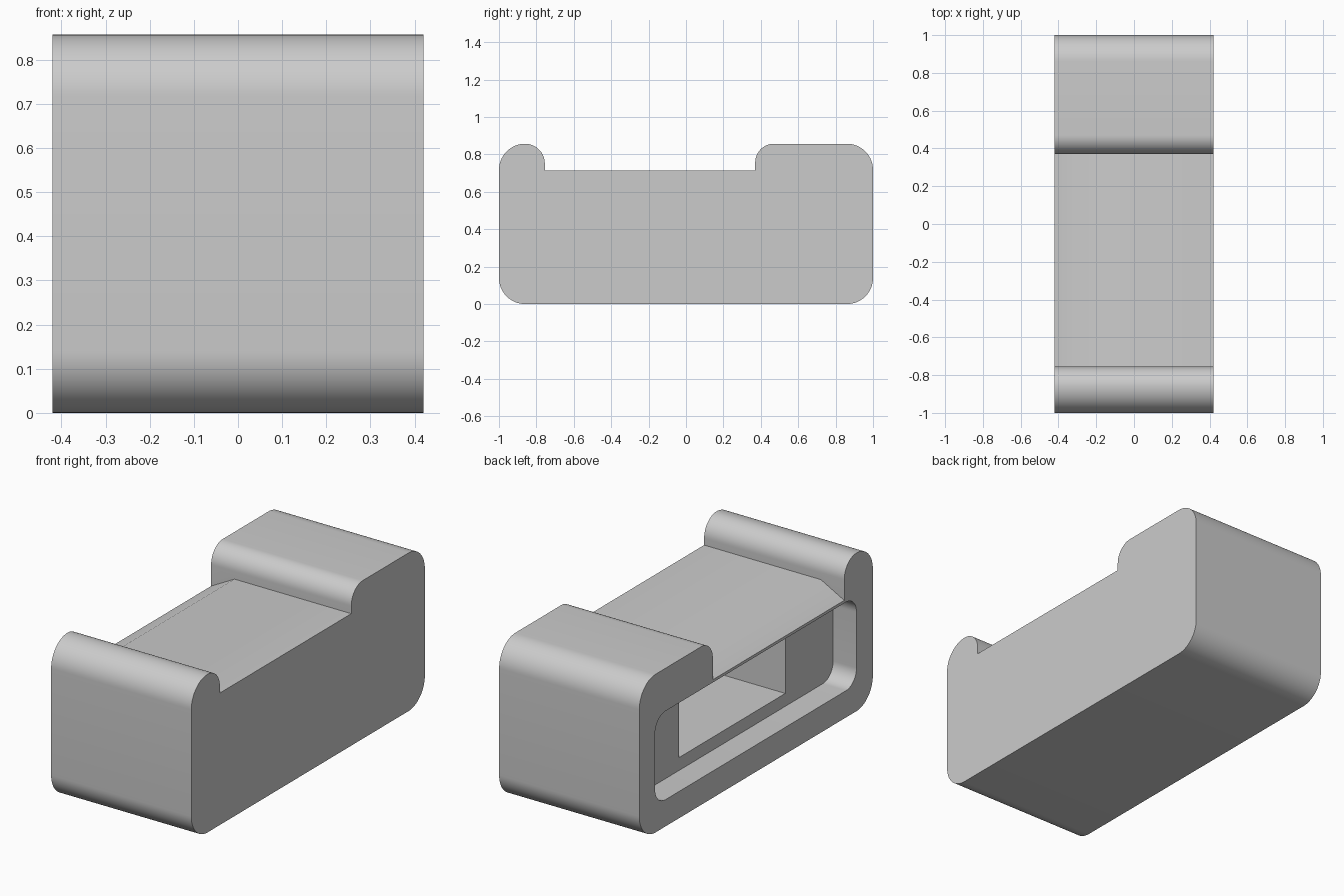
import bpy, bmesh
from math import cos, sin, radians

cube = bpy.data.objects.get("Cube")
if cube:
    bpy.data.objects.remove(cube, do_unlink=True)

HALF_W, POCKET_X = 0.42, -0.28
FLOOR, FLOOR_EDGE = 0.715, 0.64

grey = bpy.data.materials.new("plain_grey")
grey.use_nodes = True
grey.diffuse_color = (0.6, 0.6, 0.6, 1)
grey.node_tree.nodes["Principled BSDF"].inputs["Base Color"].default_value = (0.6, 0.6, 0.6, 1)


def arc(cy, cz, r, start, end, steps=16):
    """Points (y, z) along an arc, angles in degrees."""
    angles = [radians(start + (end - start) * i / steps) for i in range(steps + 1)]
    return [(cy + r * cos(a), cz + r * sin(a)) for a in angles]


def loft(name, sections):
    """Solid through matching (x, outline) sections with capped ends."""
    bm = bmesh.new()
    rings = [[bm.verts.new((x, y, z)) for y, z in pts] for x, pts in sections]
    n = len(rings[0])
    for a, b in zip(rings, rings[1:]):
        for i in range(n):
            j = (i + 1) % n
            bm.faces.new((a[i], a[j], b[j], b[i]))
    bm.faces.new(rings[0])
    bm.faces.new(rings[-1])
    bmesh.ops.recalc_face_normals(bm, faces=bm.faces)
    mesh = bpy.data.meshes.new(name)
    bm.to_mesh(mesh)
    bm.free()
    mesh.materials.append(grey)
    obj = bpy.data.objects.new(name, mesh)
    bpy.context.collection.objects.link(obj)
    return obj


def rounded_rect(y0, y1, z0, z1, r):
    return (arc(y1 - r, z0 + r, r, -90, 0) + arc(y1 - r, z1 - r, r, 0, 90)
            + arc(y0 + r, z1 - r, r, 90, 180) + arc(y0 + r, z0 + r, r, 180, 270))


def body_outline(floor):
    """Side outline: low front lip, flat floor, taller rear block."""
    return (arc(-0.86, 0.14, 0.14, 180, 270) + arc(0.86, 0.14, 0.14, -90, 0)
            + arc(0.86, 0.717, 0.14, 0, 90) + arc(0.47, 0.757, 0.1, 90, 180)
            + [(0.37, floor), (-0.755, floor)]
            + arc(-0.86, 0.752, 0.105, 0, 90) + arc(-0.86, 0.717, 0.14, 90, 180)[1:])


# Body, with the floor sloping down toward the open side
body = loft("body", [(-HALF_W, body_outline(FLOOR_EDGE)),
                     (POCKET_X, body_outline(FLOOR)),
                     (HALF_W, body_outline(FLOOR))])

# Shallow rounded pocket, then the deeper square cavity inside it
pocket = loft("pocket_cutter", [(x, rounded_rect(-0.86, 0.865, 0.145, 0.625, 0.09))
                                for x in (-0.6, POCKET_X)])
cavity_outline = [(-0.45, 0.215), (0.46, 0.215), (0.46, 0.57), (-0.45, 0.57)]
cavity = loft("cavity_cutter", [(x, cavity_outline) for x in (-0.4, 0.28)])

bpy.context.view_layer.objects.active = body
for cutter in (pocket, cavity):
    cutter.hide_render = True
    mod = body.modifiers.new("cut", "BOOLEAN")
    mod.operation, mod.solver, mod.object = "DIFFERENCE", "EXACT", cutter
    bpy.ops.object.modifier_apply(modifier=mod.name)
    bpy.data.objects.remove(cutter, do_unlink=True)

bpy.ops.object.select_all(action="DESELECT")
body.select_set(True)
bpy.ops.object.shade_smooth_by_angle(angle=radians(30))
